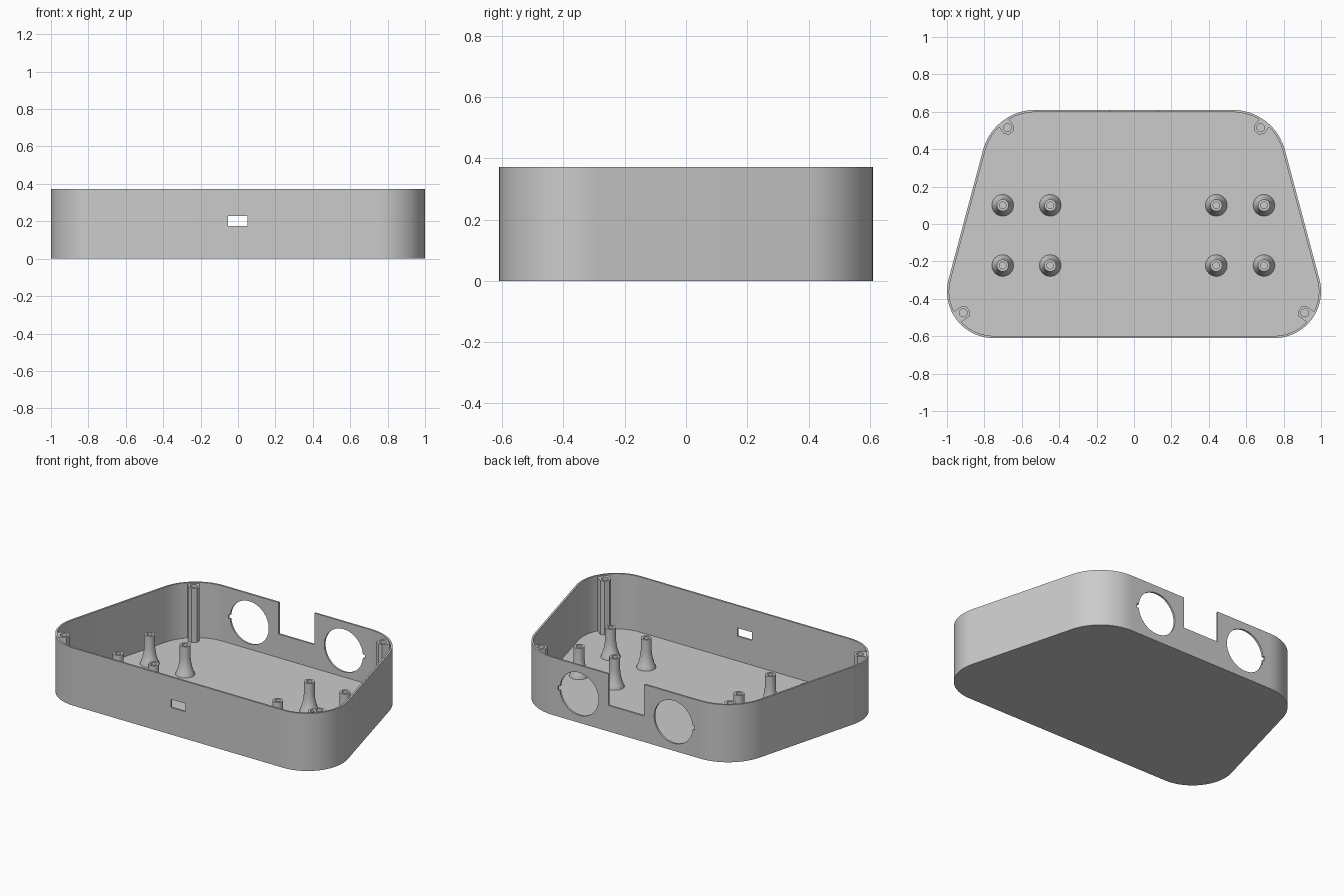
import bpy, bmesh, math
from mathutils import Vector

default = bpy.data.objects.get("Cube")
if default:
    bpy.data.objects.remove(default, do_unlink=True)

HEIGHT, FLOOR, WALL = 0.372, 0.015, 0.012
# corner arcs of the right half: centre x, centre y, radius, start and end angle
CORNERS = [(0.75, -0.36, 0.25, -90, 15), (0.527, 0.32, 0.29, 15, 90)]

grey = bpy.data.materials.new("light grey plastic")
grey.use_nodes = True
COLOR = (0.6, 0.6, 0.6, 1)
grey.diffuse_color = COLOR
grey.node_tree.nodes["Principled BSDF"].inputs["Base Color"].default_value = COLOR


def add_object(name, bm):
    bmesh.ops.recalc_face_normals(bm, faces=bm.faces)
    mesh = bpy.data.meshes.new(name)
    bm.to_mesh(mesh)
    bm.free()
    mesh.materials.append(grey)
    obj = bpy.data.objects.new(name, mesh)
    bpy.context.collection.objects.link(obj)
    return obj


def prism(name, points, z0, z1):
    bm = bmesh.new()
    face = bm.faces.new([bm.verts.new((p[0], p[1], z0)) for p in points])
    side = bmesh.ops.extrude_face_region(bm, geom=[face])["geom"]
    verts = [g for g in side if isinstance(g, bmesh.types.BMVert)]
    bmesh.ops.translate(bm, verts=verts, vec=(0, 0, z1 - z0))
    return add_object(name, bm)


def box(name, x0, x1, y0, y1, z0, z1):
    return prism(name, [(x0, y0), (x1, y0), (x1, y1), (x0, y1)], z0, z1)


def circle(x, y, r, n):
    return [(x + r * math.cos(math.tau * i / n), y + r * math.sin(math.tau * i / n))
            for i in range(n)]


def activate(obj):
    bpy.ops.object.select_all(action='DESELECT')
    obj.select_set(True)
    bpy.context.view_layer.objects.active = obj


def cut(obj, cutter):
    cutter.hide_render = True
    mod = obj.modifiers.new("cut", 'BOOLEAN')
    mod.operation, mod.solver, mod.object = 'DIFFERENCE', 'EXACT', cutter
    activate(obj)
    bpy.ops.object.modifier_apply(modifier=mod.name)
    bpy.data.objects.remove(cutter, do_unlink=True)


def smooth(obj):
    activate(obj)
    bpy.ops.object.shade_smooth_by_angle(angle=math.radians(30))


def outline(inset, steps=24):
    right = []
    for cx, cy, r, a0, a1 in CORNERS:
        for i in range(steps + 1):
            a = math.radians(a0 + (a1 - a0) * i / steps)
            right.append((cx + (r - inset) * math.cos(a), cy + (r - inset) * math.sin(a)))
    return right + [(-x, y) for x, y in reversed(right)]


# open tray: rounded trapezoid with thin walls
tray = prism("tray", outline(0), 0, HEIGHT)
cut(tray, prism("cavity_cutter", outline(WALL), FLOOR, HEIGHT + 0.1))

# front slot and the open notch in the back wall
cut(tray, box("slot_cutter", -0.053, 0.05, -0.7, -0.5, 0.175, 0.228))
cut(tray, box("notch_cutter", -0.128, 0.128, 0.5, 0.7, 0.168, HEIGHT + 0.1))

# round back openings, each with a small key on its outer side
for side in (-1, 1):
    hole = prism("round_cutter", circle(0, 0, 0.138, 64), -0.1, 0.1)
    hole.rotation_euler.x = math.pi / 2
    hole.location = (side * 0.337, 0.6, HEIGHT / 2)
    bpy.context.view_layer.update()
    cut(tray, hole)
    xs = sorted((side * 0.46, side * 0.488))
    cut(tray, box("key_cutter", xs[0], xs[1], 0.5, 0.7, 0.173, 0.199))
smooth(tray)

# screw bosses in the four corners, grown out of the wall
for place, (cx, cy, r, a0, a1), spot in zip(("front", "back"), CORNERS,
                                            ((0.913, -0.475), (0.677, 0.515))):
    centre = Vector(spot)
    out = centre - Vector((cx, cy))
    reach = r - WALL - out.length + 0.004
    out.normalize()
    across = Vector((-out.y, out.x))
    shape = [(reach, -0.034), (reach, 0.034), (-0.016, 0.034),
             (-0.034, 0.016), (-0.034, -0.016), (-0.016, -0.034)]
    pts = [centre + out * u + across * v for u, v in shape]
    for label, s in (("left", 1), ("right", -1)):
        boss = prism(f"{place}_{label}_screw_boss", [(s * p.x, p.y) for p in pts],
                     FLOOR / 2, HEIGHT - 0.008)
        cut(boss, prism("screw_cutter", circle(s * centre.x, centre.y, 0.021, 24),
                        0.15, HEIGHT + 0.1))
        smooth(boss)


def standoff(name, x, y):
    # hollow post with a flared foot
    profile = [(0, 0.1), (0.018, 0.1), (0.018, 0.205), (0.032, 0.205), (0.032, 0.125),
               (0.035, 0.095), (0.041, 0.065), (0.049, 0.038), (0.058, FLOOR),
               (0.058, FLOOR / 2), (0, FLOOR / 2)]
    bm = bmesh.new()
    verts = [bm.verts.new((r, 0, z)) for r, z in profile]
    edges = [bm.edges.new(pair) for pair in zip(verts, verts[1:])]
    bmesh.ops.spin(bm, geom=verts + edges, cent=(0, 0, 0), axis=(0, 0, 1),
                   angle=math.tau, steps=32)
    bmesh.ops.remove_doubles(bm, verts=bm.verts, dist=0.0005)
    obj = add_object(name, bm)
    obj.location = (x, y, 0)
    smooth(obj)


# two groups of four board standoffs
for label, xs in (("right", (-0.702, -0.448)), ("left", (0.44, 0.695))):
    for i, x in enumerate(xs):
        for place, y in (("front", -0.222), ("back", 0.1)):
            standoff(f"{place}_{label}_standoff_{i + 1}", x, y)
